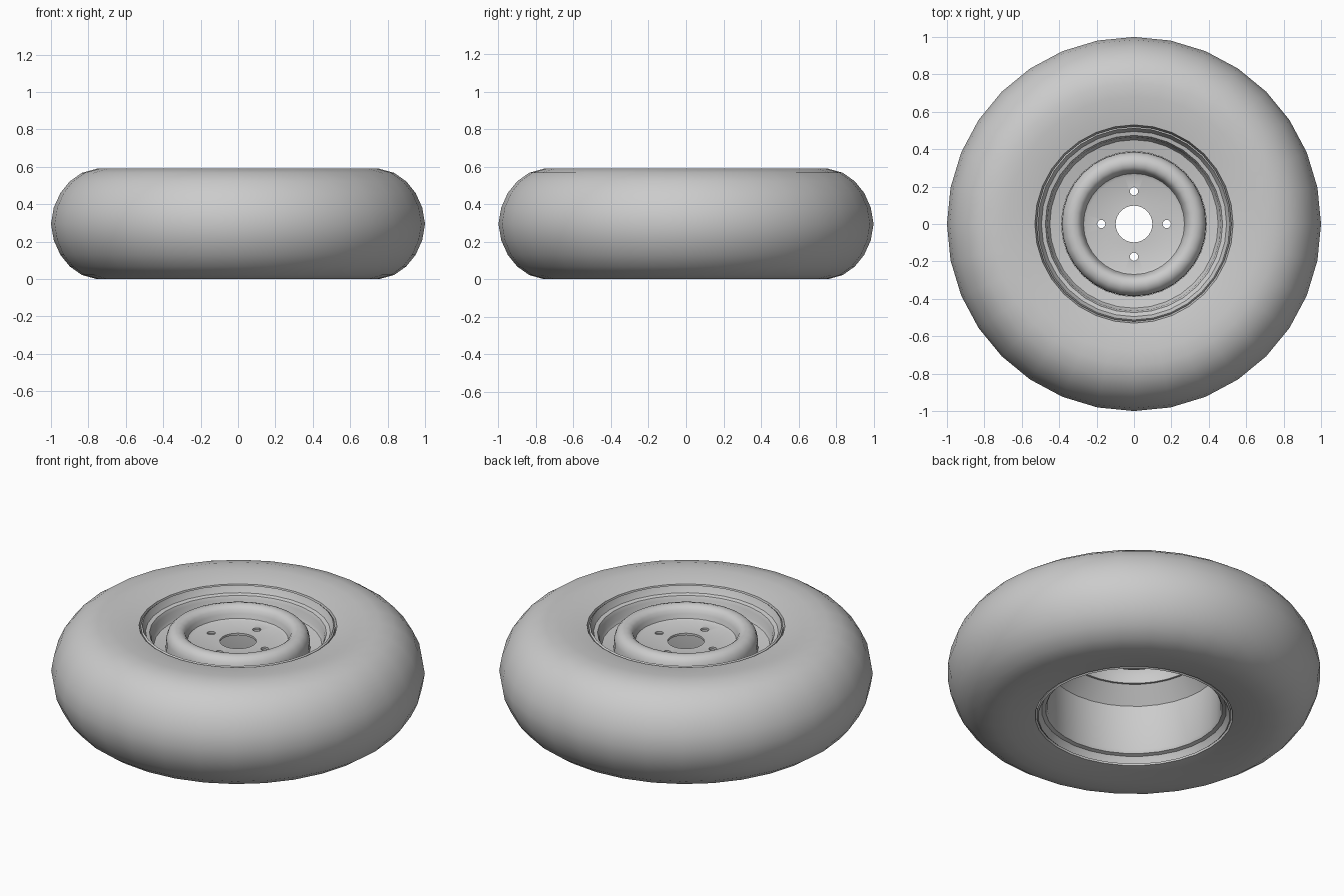
import bpy
import bmesh
import math

cube = bpy.data.objects.get("Cube")
if cube:
    bpy.data.objects.remove(cube, do_unlink=True)

SIDES = 32
HEIGHT = 0.59

grey = bpy.data.materials.new("plain grey")
grey.use_nodes = True
COLOUR = (0.6, 0.6, 0.6, 1)
grey.diffuse_color = COLOUR
grey.node_tree.nodes["Principled BSDF"].inputs["Base Color"].default_value = COLOUR


def lathe(name, profile):
    """Spin a closed (radius, height) outline around the vertical axis."""
    bm = bmesh.new()
    rings = []
    for i in range(SIDES):
        a = math.tau * i / SIDES
        rings.append([bm.verts.new((r * math.cos(a), r * math.sin(a), z)) for r, z in profile])
    n = len(profile)
    for i in range(SIDES):
        here, there = rings[i], rings[(i + 1) % SIDES]
        for j in range(n):
            k = (j + 1) % n
            bm.faces.new((here[j], there[j], there[k], here[k]))
    bmesh.ops.recalc_face_normals(bm, faces=bm.faces)
    mesh = bpy.data.meshes.new(name)
    bm.to_mesh(mesh)
    bm.free()
    mesh.materials.append(grey)
    obj = bpy.data.objects.new(name, mesh)
    bpy.context.collection.objects.link(obj)
    return obj


def activate(obj):
    bpy.ops.object.select_all(action="DESELECT")
    obj.select_set(True)
    bpy.context.view_layer.objects.active = obj


def flip(points):
    return [(r, HEIGHT - z) for r, z in reversed(points)]


# Tyre: rounded outside, nearly flat sidewalls, bead tucked into the rim
tyre_half = [(0.50, 0.50), (0.525, 0.545), (0.53, 0.568), (0.60, 0.581), (0.68, 0.588),
             (0.755, 0.59), (0.835, 0.568), (0.90, 0.522), (0.95, 0.46), (0.985, 0.382)]
tyre = lathe("tyre", tyre_half + [(1, HEIGHT / 2)] + flip(tyre_half))

# Rim: rolled flange, bead ledge, shallow upper channel, deep lower barrel
flange = [(0.521, 0.562), (0.513, 0.569), (0.505, 0.55), (0.495, 0.532), (0.474, 0.526), (0.465, 0.508)]
channel = [(0.46, 0.47), (0.45, 0.455), (0.388, 0.442), (0.465, 0.35)]
rim = lathe("rim", flange + channel + flip(flange))

# Hub: raised rounded collar around a recessed mounting plate
hub = lathe("hub_plate", [
    (0.098, 0.478), (0.255, 0.478), (0.27, 0.485), (0.278, 0.51), (0.286, 0.532), (0.305, 0.548),
    (0.33, 0.552), (0.355, 0.545), (0.375, 0.525), (0.385, 0.495), (0.387, 0.441),
    (0.375, 0.441), (0.373, 0.49), (0.36, 0.52), (0.33, 0.538), (0.305, 0.53),
    (0.29, 0.49), (0.275, 0.466), (0.098, 0.466)])

# Bolt holes cut through the plate
for i in range(4):
    a = i * math.pi / 2
    bpy.ops.mesh.primitive_cylinder_add(vertices=16, radius=0.022, depth=0.06,
                                        location=(0.175 * math.cos(a), 0.175 * math.sin(a), 0.472))
    cutter = bpy.context.object
    cutter.name = "bolt_hole_cutter"
    cutter.hide_render = True
    cutter.data.materials.append(grey)
    activate(hub)
    mod = hub.modifiers.new("bolt hole", "BOOLEAN")
    mod.operation = "DIFFERENCE"
    mod.solver = "EXACT"
    mod.object = cutter
    bpy.ops.object.modifier_apply(modifier=mod.name)
    bpy.data.objects.remove(cutter, do_unlink=True)

for part in (tyre, rim, hub):
    activate(part)
    bpy.ops.object.shade_smooth_by_angle(angle=math.radians(35))
